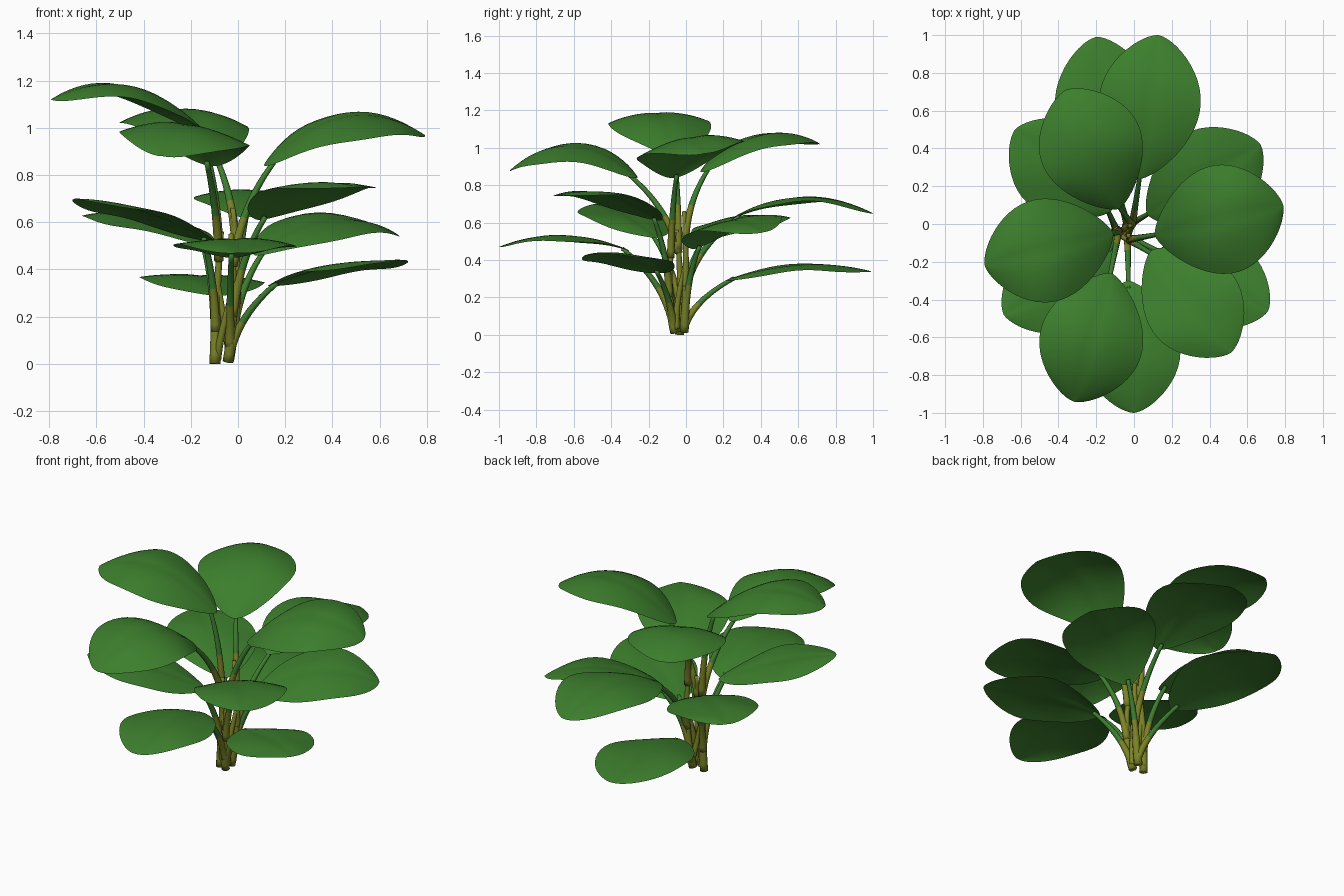
import bpy, bmesh, math
from mathutils import Vector

if "Cube" in bpy.data.objects:
    bpy.data.objects.remove(bpy.data.objects["Cube"])


def material(name, rgb):
    m = bpy.data.materials.new(name)
    m.diffuse_color = (*rgb, 1)
    m.use_nodes = True
    m.node_tree.nodes["Principled BSDF"].inputs["Base Color"].default_value = m.diffuse_color
    return m


LEAF = material("leaf green", (0.046, 0.212, 0.026))
STEM = material("stem green", (0.048, 0.205, 0.03))
OLIVE = material("stalk olive", (0.195, 0.225, 0.02))


def finish(name, bm, mats):
    me = bpy.data.meshes.new(name)
    bm.to_mesh(me)
    bm.free()
    for m in mats:
        me.materials.append(m)
    for p in me.polygons:
        p.use_smooth = True
    ob = bpy.data.objects.new(name, me)
    bpy.context.collection.objects.link(ob)
    return ob


def bezier(a, b, c, t):
    return a * (1 - t) ** 2 + b * 2 * t * (1 - t) + c * t * t


def tube(name, pts, r0, r1, mats, split=2.0, sides=10):
    """Tapered round tube; faces past the fraction 'split' take the second material."""
    bm = bmesh.new()
    rings, n = [], len(pts) - 1
    for i, p in enumerate(pts):
        d = (pts[min(i + 1, n)] - pts[max(i - 1, 0)]).normalized()
        u = d.cross(Vector((0.3, 1, 0))).normalized()
        v = d.cross(u)
        r = r0 + (r1 - r0) * i / n
        rings.append([bm.verts.new(p + r * (u * math.cos(a) + v * math.sin(a)))
                      for a in (2 * math.pi * k / sides for k in range(sides))])
    for i in range(n):
        for k in range(sides):
            j = (k + 1) % sides
            f = bm.faces.new((rings[i][k], rings[i][j], rings[i + 1][j], rings[i + 1][k]))
            f.material_index = 1 if i / n >= split else 0
    bm.faces.new(rings[0])
    tip_face = bm.faces.new(rings[-1])
    tip_face.material_index = 1 if split < 1 else 0
    bmesh.ops.recalc_face_normals(bm, faces=bm.faces)
    return finish(name, bm, mats)


def blade(name, base, tip, mid_z, width, roll, phase):
    """Broad arched leaf: midline parabola in z, rounded outline, drooping margins."""
    bm = bmesh.new()
    d = Vector((tip[0] - base[0], tip[1] - base[1], 0)).normalized()
    right = Vector((d.y, -d.x, 0))
    nu, nv, m = 26, 16, 0.55
    droop = 0.06 if mid_z > 1 else 0.03
    rows = []
    for i in range(nu + 1):
        t = 0.5 - 0.5 * math.cos(math.pi * (0.01 + 0.98 * i / nu))
        z = (base[2] * (t - m) * (t - 1) / m + mid_z * t * (t - 1) / (m * (m - 1))
             + tip[2] * t * (t - m) / (1 - m))
        f = math.sin(math.pi * t ** 1.1) ** 0.62
        row = []
        for k in range(nv + 1):
            s = 2 * k / nv - 1
            p = Vector(base).lerp(Vector(tip), t) + right * (s * f * width / 2)
            p.z = (z - droop * f * s * s + roll * f * s / 2
                   - 0.006 * f * math.exp(-(s / 0.15) ** 2)
                   + 0.008 * f * s * math.sin(9 * t + phase + 2 * s))
            row.append(bm.verts.new(p))
        rows.append(row)
    for i in range(nu):
        for k in range(nv):
            bm.faces.new((rows[i][k], rows[i][k + 1], rows[i + 1][k + 1], rows[i + 1][k]))
    bmesh.ops.recalc_face_normals(bm, faces=bm.faces)
    if sum(f.normal.z for f in bm.faces) < 0:
        bmesh.ops.reverse_faces(bm, faces=bm.faces)
    return finish(name, bm, [LEAF])


# Upright stalks: bottom, bend and top
STALKS = [
    [Vector(p) for p in ((-0.098, -0.035, 0.0), (-0.095, -0.02, 0.3), (-0.07, -0.05, 0.56))],
    [Vector(p) for p in ((-0.042, -0.06, 0.01), (-0.005, -0.12, 0.25), (-0.03, -0.06, 0.55))],
    [Vector(p) for p in ((-0.04, -0.01, 0.015), (0.02, 0.01, 0.3), (-0.022, -0.01, 0.66))],
]
for i, s in enumerate(STALKS):
    tube(f"stalk_{i + 1}", [bezier(*s, t / 14) for t in range(15)], 0.024, 0.011, [OLIVE])

# Leaves: stalk, base, tip, mid height, width, roll
LEAVES = [
    (2, (0.03, 0.24, 0.62), (0.13, 1.00, 0.65), 0.74, 0.54, 0.0),
    (2, (-0.10, 0.21, 0.29), (-0.20, 0.99, 0.34), 0.38, 0.53, -0.02),
    (2, (-0.08, 0.08, 0.87), (-0.36, 0.71, 1.02), 1.08, 0.55, 0.0),
    (0, (-0.12, 0.07, 0.50), (-0.63, 0.50, 0.63), 0.63, 0.51, 0.0),
    (0, (-0.11, -0.05, 0.95), (-0.79, -0.22, 1.12), 1.185, 0.55, 0.02),
    (0, (-0.11, -0.16, 0.52), (-0.69, -0.48, 0.70), 0.66, 0.49, 0.0),
    (0, (-0.12, -0.26, 0.84), (-0.32, -0.94, 0.88), 1.02, 0.55, 0.07),
    (1, (-0.03, -0.30, 0.45), (0.0, -1.00, 0.47), 0.535, 0.52, 0.0),
    (1, (0.09, -0.14, 0.61), (0.515, -0.68, 0.75), 0.76, 0.52, 0.0),
    (1, (0.13, -0.14, 0.33), (0.71, -0.46, 0.44), 0.425, 0.48, 0.0),
    (1, (0.11, -0.06, 0.84), (0.79, 0.10, 0.97), 1.06, 0.58, -0.08),
    (2, (0.07, 0.05, 0.46), (0.67, 0.42, 0.55), 0.62, 0.52, -0.09),
]
for i, (s, base, tip, mid_z, width, roll) in enumerate(LEAVES):
    blade(f"leaf_blade_{i + 1}", base, tip, mid_z, width, roll, 1.7 * i)
    # Leaf stem leaves the stalk almost upright, then bends out into the midrib
    b = Vector(base)
    t0 = min(max((base[2] - 0.38) / 0.6, 0.05), 0.8)
    a = bezier(*STALKS[s], t0)
    c = a.lerp(b, 0.25)
    c.z = a.z + 0.6 * (b.z - a.z)
    end = b.lerp(Vector(tip), 0.06)
    end.z = b.z + 0.012
    tube(f"leaf_stem_{i + 1}", [bezier(a, c, end, t / 14) for t in range(15)],
         0.021, 0.011, [OLIVE, STEM], split=0.36)

# Short sheaths twisting around the stalk bases
for i in range(3):
    p0, p1 = STALKS[i][0], bezier(*STALKS[(i + 1) % 3], 0.6)
    mid = p0.lerp(p1, 0.3) + Vector((0, -0.02, 0.03))
    pts = [bezier(p0 + Vector((0.01, 0.01, 0.02)), mid, p1, t / 12) for t in range(13)]
    tube(f"stalk_sheath_{i + 1}", pts, 0.018, 0.012, [OLIVE])
